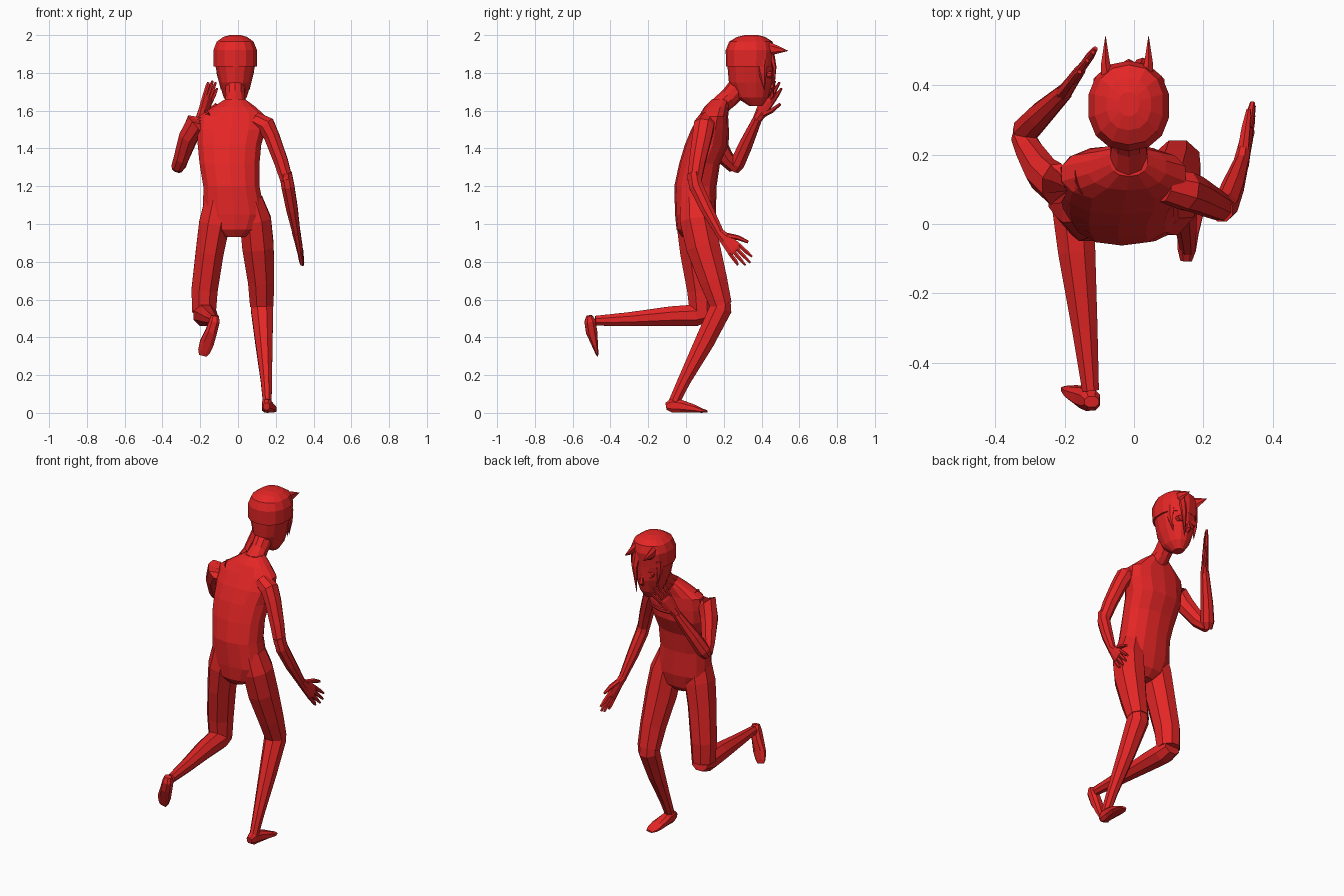
import bpy, bmesh, math
from mathutils import Vector as V

red = bpy.data.materials.new("plain red")
red.diffuse_color = (0.78, 0.019, 0.019, 1)


def finish(bm, name):
    bmesh.ops.recalc_face_normals(bm, faces=bm.faces)
    me = bpy.data.meshes.new(name)
    bm.to_mesh(me)
    bm.free()
    me.materials.append(red)
    ob = bpy.data.objects.new(name, me)
    bpy.context.collection.objects.link(ob)
    return ob


def loft(bm, rings, n=8, side=(1, 0, 0), level=False, power=1.0):
    """Skin rings of (x, y, z, half width along side, half depth)."""
    pts = [V(r[:3]) for r in rings]
    loops = []
    for i, r in enumerate(rings):
        t = V((0, 0, 1))
        if not level:
            a = (pts[i] - pts[i - 1]).normalized() if i else V()
            b = (pts[i + 1] - pts[i]).normalized() if i < len(pts) - 1 else V()
            t = (a + b).normalized()
        u = V(side)
        u = (u - t * u.dot(t)).normalized()
        w = t.cross(u)
        loop = []
        for k in range(n):
            ang = 2 * math.pi * (k + 0.5) / n
            c, s = math.cos(ang), math.sin(ang)
            c = math.copysign(abs(c) ** power, c)
            s = math.copysign(abs(s) ** power, s)
            loop.append(bm.verts.new(pts[i] + u * c * r[3] + w * s * r[4]))
        loops.append(loop)
    for p, q in zip(loops, loops[1:]):
        for k in range(n):
            bm.faces.new((p[k], p[(k + 1) % n], q[(k + 1) % n], q[k]))
    bm.faces.new(loops[0][::-1])
    bm.faces.new(loops[-1])


def part(name, rings, **kw):
    bm = bmesh.new()
    loft(bm, rings, **kw)
    return finish(bm, name)


def hand(name, wrist, tip, normal, thumb):
    """Flat palm, four fingers and a thumb on the given side (+1 / -1)."""
    o, d = V(wrist), V(tip) - V(wrist)
    length = d.length
    d.normalize()
    nrm = V(normal)
    nrm = (nrm - d * nrm.dot(d)).normalized()
    w = nrm.cross(d) * thumb
    bm = bmesh.new()
    ring = lambda a, b, rw, rn: (*(o + d * a * length + w * b), rw, rn)
    loft(bm, [ring(-.05, 0, .024, .024), ring(.2, .002, .036, .02),
              ring(.5, 0, .045, .017), ring(.57, 0, .043, .013)], side=w)
    for k, ln in enumerate((.92, 1, .96, .84)):
        b = .033 - .022 * k
        loft(bm, [ring(.5, b, .011, .012), ring(.75, b * 1.15, .011, .012),
                  ring(ln, b * 1.3, .006, .007)], n=6, side=w)
    loft(bm, [ring(.15, .02, .017, .015), ring(.36, .055, .014, .013),
              ring(.6, .08, .007, .008)], n=6, side=nrm)
    return finish(bm, name)


# Torso, leaning forward, and neck
part("torso", [
    (-.02, .04, .93, .06, .06), (-.02, .045, .97, .125, .095),
    (-.02, .05, 1.05, .168, .108), (-.035, .05, 1.2, .152, .112),
    (-.045, .072, 1.32, .162, .108), (-.045, .11, 1.42, .172, .116),
    (-.035, .127, 1.5, .185, .1), (-.03, .145, 1.57, .182, .078),
    (-.02, .163, 1.62, .115, .066), (-.015, .185, 1.66, .055, .048)],
    n=14, level=True, power=.85)
part("neck", [(-.015, .16, 1.61, .065, .05), (-.015, .23, 1.67, .052, .052),
              (-.015, .31, 1.76, .055, .06)], n=10)

# Head with a pointed jaw
part("head", [
    (-.015, .37, 1.625, .028, .035), (-.015, .35, 1.67, .062, .085),
    (-.015, .342, 1.75, .088, .115), (-.015, .34, 1.84, .108, .121)],
    n=14, level=True, power=.9)

# Hair cap
part("hair_cap", [
    (-.015, .337, 1.835, .117, .125), (-.015, .34, 1.92, .118, .13),
    (-.015, .343, 1.965, .1, .115), (-.015, .345, 1.99, .065, .075),
    (-.015, .345, 2.0, .03, .035)], n=14, level=True, power=.88)

# Two forward tufts and the hanging lock
for x, nm in ((-.082, "left"), (.042, "right")):
    part(nm + "_hair_tuft", [(x + (.01 if x < 0 else -.01), .40, 1.93, .025, .045),
                             (x, .46, 1.925, .015, .03),
                             (x, .54, 1.917, .001, .001)], n=6)
part("hair_lock", [(.02, .445, 1.92, .03, .02), (.025, .468, 1.83, .02, .011),
                   (.015, .462, 1.67, .001, .001)], n=6)
for s in (-1, 1):
    part("side_hair_lock", [(-.015 + s * .085, .40, 1.87, .02, .035),
                            (-.015 + s * .088, .405, 1.8, .012, .022),
                            (-.015 + s * .075, .415, 1.71, .001, .001)], n=6)
    # Eyes set on the face
    part("eye", [(-.015 + s * .045, .43, 1.79, .026, .02),
                 (-.015 + s * .046, .452, 1.79, .023, .017)], n=10)
part("nose", [(-.015, .448, 1.79, .008, .008), (-.015, .462, 1.735, .015, .014),
              (-.015, .445, 1.72, .012, .01)], n=6)

# Raised left arm
part("left_upper_arm", [
    (-.15, .13, 1.56, .05, .05), (-.225, .115, 1.53, .062, .062),
    (-.262, .145, 1.46, .052, .055), (-.3, .21, 1.35, .041, .045),
    (-.322, .255, 1.3, .034, .034)], side=(.8, 0, .6))
part("left_forearm", [
    (-.325, .255, 1.285, .028, .028), (-.31, .272, 1.32, .04, .042),
    (-.272, .312, 1.41, .036, .04), (-.2, .38, 1.56, .024, .026)])
hand("left_hand", (-.2, .38, 1.56), (-.125, .485, 1.757), (.82, -.57, 0), -1)

# Lowered right arm
part("right_upper_arm", [
    (.09, .11, 1.55, .045, .05), (.15, .095, 1.52, .053, .058),
    (.18, .085, 1.46, .044, .055), (.228, .06, 1.33, .04, .046),
    (.258, .045, 1.23, .035, .04)], side=(.8, 0, .6))
part("right_forearm", [
    (.252, .04, 1.27, .035, .036), (.264, .053, 1.2, .037, .04),
    (.286, .11, 1.08, .033, .036), (.31, .18, .95, .022, .025)])
hand("right_hand", (.31, .18, .95), (.344, .33, .785), (1, 0, 0), 1)

# Bent supporting right leg
part("right_thigh", [
    (.065, .05, 1.13, .07, .085), (.092, .06, 1.02, .09, .1),
    (.106, .09, .88, .09, .097), (.122, .145, .7, .075, .08),
    (.126, .185, .57, .067, .063)])
part("right_shin", [
    (.126, .19, .6, .06, .05), (.127, .183, .55, .064, .064),
    (.137, .1, .38, .05, .056), (.15, -.01, .17, .032, .037),
    (.155, -.062, .06, .025, .032)])
part("right_foot", [
    (.15, -.105, .035, .018, .02), (.152, -.075, .04, .028, .04),
    (.156, -.025, .035, .032, .035), (.165, .045, .022, .04, .022),
    (.17, .085, .012, .036, .012), (.173, .112, .008, .022, .006)],
    power=.8)

# Left leg kicked back
part("left_thigh", [
    (-.1, .04, 1.13, .08, .085), (-.125, .043, 1.0, .088, .1),
    (-.15, .055, .85, .08, .093), (-.177, .08, .65, .075, .08),
    (-.18, .085, .53, .068, .07)])
part("left_shin", [
    (-.178, .12, .525, .055, .045), (-.175, .05, .516, .066, .062),
    (-.165, -.08, .512, .058, .056), (-.142, -.3, .496, .04, .04),
    (-.125, -.48, .488, .026, .028)])
part("left_foot", [
    (-.122, -.512, .515, .022, .016), (-.125, -.508, .485, .03, .032),
    (-.142, -.5, .43, .033, .032), (-.165, -.485, .37, .04, .019),
    (-.18, -.474, .325, .034, .01), (-.186, -.469, .303, .022, .004)],
    power=.8)
